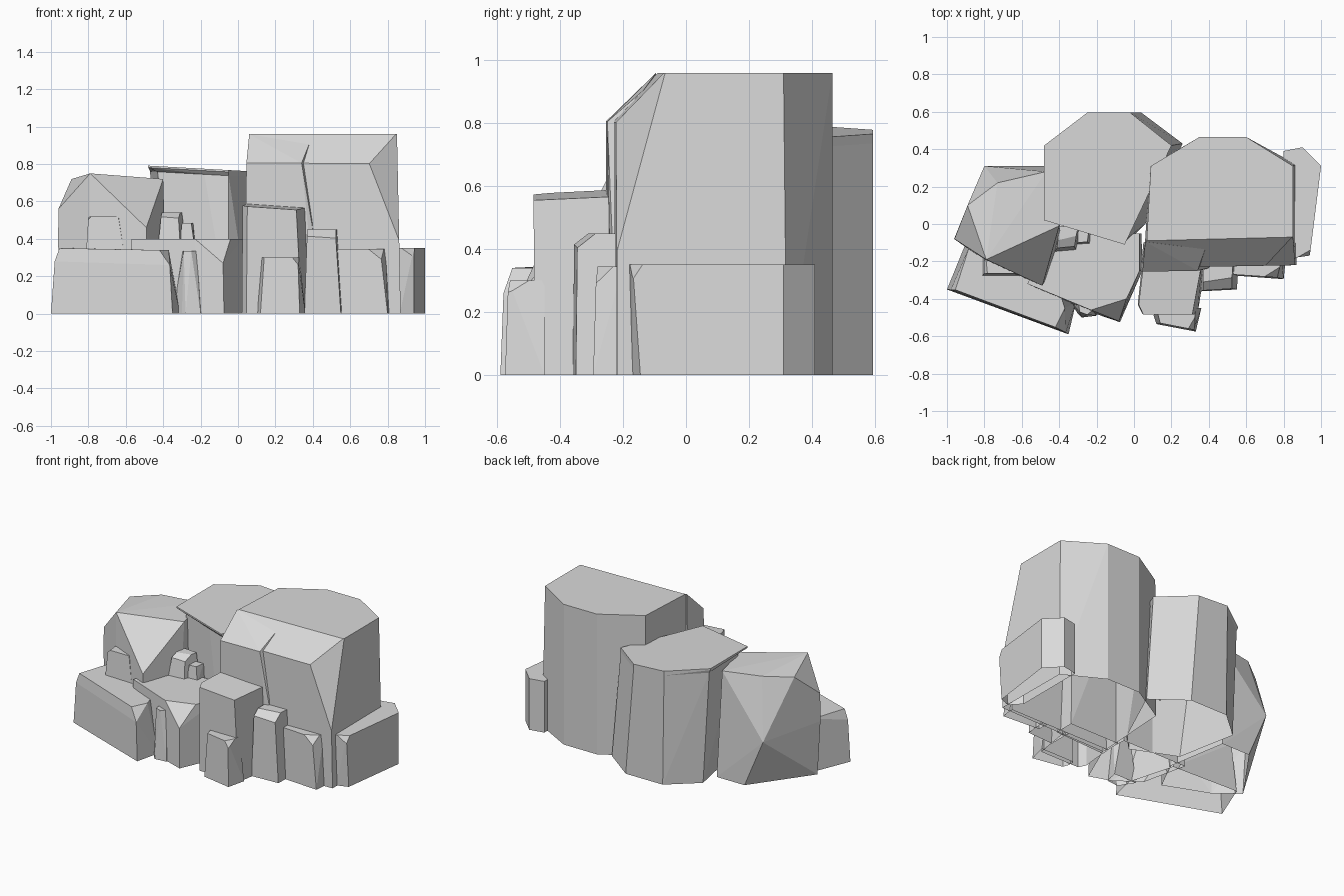
import bpy
import bmesh
from mathutils import Vector

default_cube = bpy.data.objects.get("Cube")
if default_cube:
    bpy.data.objects.remove(default_cube, do_unlink=True)

# One stone colour for everything
stone = bpy.data.materials.new("pale grey stone")
stone.use_nodes = True
colour = (0.7, 0.7, 0.7, 1)
stone.diffuse_color = colour
stone.node_tree.nodes["Principled BSDF"].inputs["Base Color"].default_value = colour


def finish(name, bm):
    """Open the underside on the ground and make the object."""
    bmesh.ops.recalc_face_normals(bm, faces=bm.faces)
    underside = [f for f in bm.faces if all(abs(v.co.z) < 0.001 for v in f.verts)]
    bmesh.ops.delete(bm, geom=underside, context="FACES")
    mesh = bpy.data.meshes.new(name)
    bm.to_mesh(mesh)
    bm.free()
    mesh.materials.append(stone)
    rock = bpy.data.objects.new(name, mesh)
    bpy.context.collection.objects.link(rock)


def hull(name, points, cuts=()):
    """Convex faceted stone, with corners sliced off by three-point planes."""
    bm = bmesh.new()
    for p in points:
        bm.verts.new(p)
    result = bmesh.ops.convex_hull(bm, input=bm.verts)
    spare = {g for g in result["geom_interior"] + result["geom_unused"]
             if isinstance(g, bmesh.types.BMVert)}
    bmesh.ops.delete(bm, geom=list(spare), context="VERTS")
    middle = sum((v.co for v in bm.verts), Vector()) / len(bm.verts)
    for a, b, c in cuts:
        a, b, c = Vector(a), Vector(b), Vector(c)
        normal = (b - a).cross(c - a).normalized()
        if normal.dot(middle - a) > 0:
            normal.negate()
        bmesh.ops.bisect_plane(bm, geom=bm.verts[:] + bm.edges[:] + bm.faces[:],
                               plane_co=a, plane_no=normal, clear_outer=True)
        rim = [e for e in bm.edges if e.is_boundary]
        if rim:
            bmesh.ops.holes_fill(bm, edges=rim)
    bmesh.ops.dissolve_limit(bm, angle_limit=0.04, verts=bm.verts, edges=bm.edges)
    finish(name, bm)


def level(outline, z):
    return [(x, y, z) for x, y in outline]


def pillar(name, top, height, foot, base=0, cuts=()):
    """Stone between a top outline and a foot outline."""
    hull(name, level(top, height) + level(foot, base), cuts)


# Tall block with a sloping front edge and a sliced corner
tall_foot = [(.05, -.235), (.87, -.22), (.865, .32), (.6, .465), (.35, .465), (.085, .31)]
tall_top = [(.06, -.235), (.85, -.22), (.85, .31), (.6, .465), (.35, .465), (.09, .31)]
pillar("tall_block", tall_top, .96, tall_foot, cuts=[
    [(.05, -.09, .96), (.85, -.07, .96), (.7, -.225, .8)],
    [(.845, -.07, .96), (.7, -.225, .8), (.866, -.22, .38)]])

# Raised panel on the left half of its front, fading into the slope above
hull("tall_block_panel",
     level([(.035, -.255), (.42, -.235), (.42, -.1), (.05, -.1)], 0)
     + [(.045, -.255, .805), (.34, -.25, .805), (.4, -.235, .45),
        (.38, -.135, .905), (.06, -.095, .96)])

# Rear block: body and thin tilted cap that undercuts towards the front
cap = [(-.48, .02), (-.05, -.11), (.08, .2), (.2, .42), (-.02, .595),
       (-.25, .595), (-.48, .42)]
body = [(-.43, .05), (-.18, -.05), (-.05, -.09), (.08, .2), (.2, .42),
        (-.02, .595), (-.25, .595), (-.47, .42)]


def tilted(outline, drop):
    return [(x, y, .765 - .055 * x - drop) for x, y in outline]


hull("rear_cap", tilted(cap, 0) + tilted(cap, .01) + tilted(body, .03))
hull("rear_block", tilted(body, .03)
     + level([(-.35, .02), (-.05, -.11), (.06, 0), (.26, .43), (.04, .595),
              (-.24, .595), (-.43, .43)], 0))

# Left boulder with a slanted triangular front facet
hull("left_boulder", [
    (-.79, -.19, .75), (-.89, .1, .72), (-.73, .22, .73), (-.47, .28, .72),
    (-.4, -.01, .72), (-.49, -.33, .46), (-.96, -.08, .56), (-.962, -.08, .37),
    (-.8, .31, .33)]
    + level([(-.94, -.08), (-.66, .31), (-.45, .31), (-.38, -.1), (-.49, -.32),
             (-.79, -.2)], 0))

# Small knob on the boulder
pillar("left_knob", [(-.8, -.265), (-.64, -.265), (-.6, -.15), (-.8, -.15)], .52,
       [(-.82, -.285), (-.59, -.285), (-.57, -.15), (-.82, -.15)], .2,
       cuts=[[(-.83, -.2, .48), (-.78, -.2, .53), (-.78, -.3, .52)]])

# Broad ledge in front of the boulder
hull("front_left_ledge", [
    (-.98, -.352, .28), (-.955, -.352, .35), (-.88, -.12, .35), (-.45, -.2, .34),
    (-.37, -.45, .34), (-.42, -.552, .34), (-.365, -.58, .26)]
    + level([(-1, -.35), (-.35, -.59), (-.31, -.42), (-.4, -.1), (-.89, -.08)], 0))

# Central mound with a sliced front corner
hull("central_mound", level([
    (-.57, -.32), (-.23, -.46), (-.04, -.4), (.03, -.25),
    (.03, -.05), (-.45, -.05)], .4)
    + [(-.57, -.32, .35), (-.08, -.52, .27)]
    + level([(-.38, -.36), (-.22, -.475), (-.075, -.525), (.045, -.25),
             (.04, -.05), (-.45, -.05)], 0))

# Slim spire beside the mound
pillar("small_spire", [(-.29, -.47), (-.25, -.485), (-.22, -.46), (-.24, -.4),
                       (-.3, -.4)], .335,
       [(-.3, -.48), (-.28, -.5), (-.2, -.49), (-.18, -.4), (-.35, -.4)])

# Two pebbles on top of the mound
pillar("large_pebble", [(-.41, -.125), (-.32, -.115), (-.3, -.02), (-.4, -.01)], .54,
       [(-.425, -.15), (-.31, -.14), (-.28, -.02), (-.41, -.01)], .38,
       cuts=[[(-.42, -.09, .54), (-.3, -.08, .53), (-.36, -.14, .505)]])
pillar("small_pebble", [(-.3, -.1), (-.25, -.095), (-.24, -.03), (-.3, -.03)], .485,
       [(-.31, -.11), (-.235, -.105), (-.23, -.03), (-.31, -.03)], .38)

# Stepped columns along the right of the front
pillar("front_column", [(.025, -.43), (.05, -.485), (.31, -.485), (.36, -.22),
                        (.05, -.22)], .59,
       [(.02, -.43), (.045, -.48), (.34, -.48), (.385, -.2), (.045, -.2)],
       cuts=[[(.03, -.48, .575), (.31, -.485, .555), (.05, -.2, .59)]])
pillar("front_step", [(.14, -.53), (.32, -.565), (.33, -.45), (.12, -.45)], .3,
       [(.105, -.49), (.12, -.535), (.33, -.575), (.36, -.45), (.11, -.45)],
       cuts=[[(.29, -.56, .3), (.325, -.5, .3), (.33, -.57, .25)]])
pillar("middle_column", [(.37, -.355), (.52, -.345), (.53, -.2), (.37, -.2)], .45,
       [(.355, -.36), (.55, -.35), (.56, -.2), (.355, -.2)],
       cuts=[[(.37, -.31, .45), (.52, -.3, .44), (.45, -.355, .405)]])
pillar("low_column", [(.53, -.27), (.76, -.285), (.79, -.2), (.53, -.2)], .345,
       [(.53, -.275), (.8, -.295), (.81, -.2), (.53, -.2)],
       cuts=[[(.7, -.28, .345), (.78, -.23, .345), (.775, -.29, .28)]])

# Low stone against the right side
pillar("side_stone", [(.86, -.18), (.94, -.17), (1, .31), (.9, .41), (.8, .39),
                      (.8, -.1)], .35,
       [(.865, -.17), (.94, -.145), (1, .31), (.9, .41), (.8, .39), (.8, -.1)],
       cuts=[[(.88, -.175, .35), (.95, -.135, .35), (.94, -.165, .31)]])
